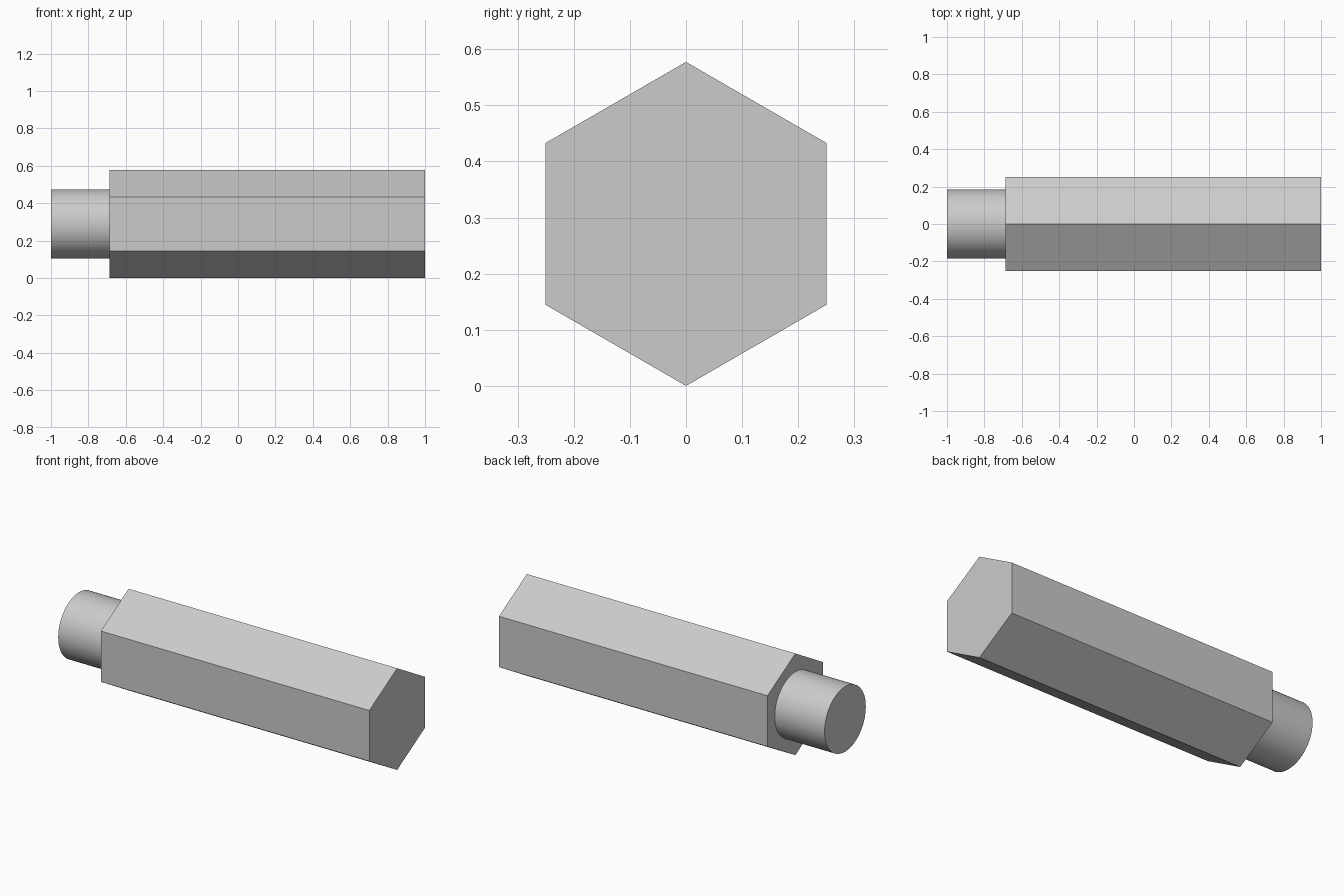
import bpy
import bmesh
from math import sin, cos, tau, sqrt, radians
from mathutils import Vector

cube = bpy.data.objects.get("Cube")
if cube:
    bpy.data.objects.remove(cube, do_unlink=True)

# Main dimensions
FLAT_WIDTH = 0.5
HEX_RADIUS = FLAT_WIDTH / sqrt(3)
STUD_RADIUS = 0.185
SHOULDER_X = -0.687
OVERLAP = 0.02

# Single grey metal
metal = bpy.data.materials.new("grey metal")
metal.use_nodes = True
GREY = (0.6, 0.6, 0.6, 1)
metal.diffuse_color = GREY
metal.node_tree.nodes["Principled BSDF"].inputs["Base Color"].default_value = GREY


def bar_along_x(name, sides, radius, x_start, x_end):
    """Extrude a regular polygon, one corner pointing up, along the x axis."""
    bm = bmesh.new()
    ring = [bm.verts.new((x_start, radius * sin(tau * i / sides),
                          HEX_RADIUS + radius * cos(tau * i / sides)))
            for i in range(sides)]
    base = bm.faces.new(ring)
    result = bmesh.ops.extrude_face_region(bm, geom=[base], use_keep_orig=True)
    moved = [v for v in result["geom"] if isinstance(v, bmesh.types.BMVert)]
    bmesh.ops.translate(bm, verts=moved, vec=Vector((x_end - x_start, 0, 0)))
    bmesh.ops.recalc_face_normals(bm, faces=bm.faces[:])
    mesh = bpy.data.meshes.new(name)
    bm.to_mesh(mesh)
    bm.free()
    mesh.materials.append(metal)
    obj = bpy.data.objects.new(name, mesh)
    bpy.context.collection.objects.link(obj)
    return obj


# Flat-sided hexagonal body
bar_along_x("hex_body", 6, HEX_RADIUS, SHOULDER_X, 1)

# Smooth round stud, set slightly into the shoulder
stud = bar_along_x("round_stud", 64, STUD_RADIUS, -1, SHOULDER_X + OVERLAP)
bpy.ops.object.select_all(action="DESELECT")
stud.select_set(True)
bpy.context.view_layer.objects.active = stud
bpy.ops.object.shade_smooth_by_angle(angle=radians(30))
